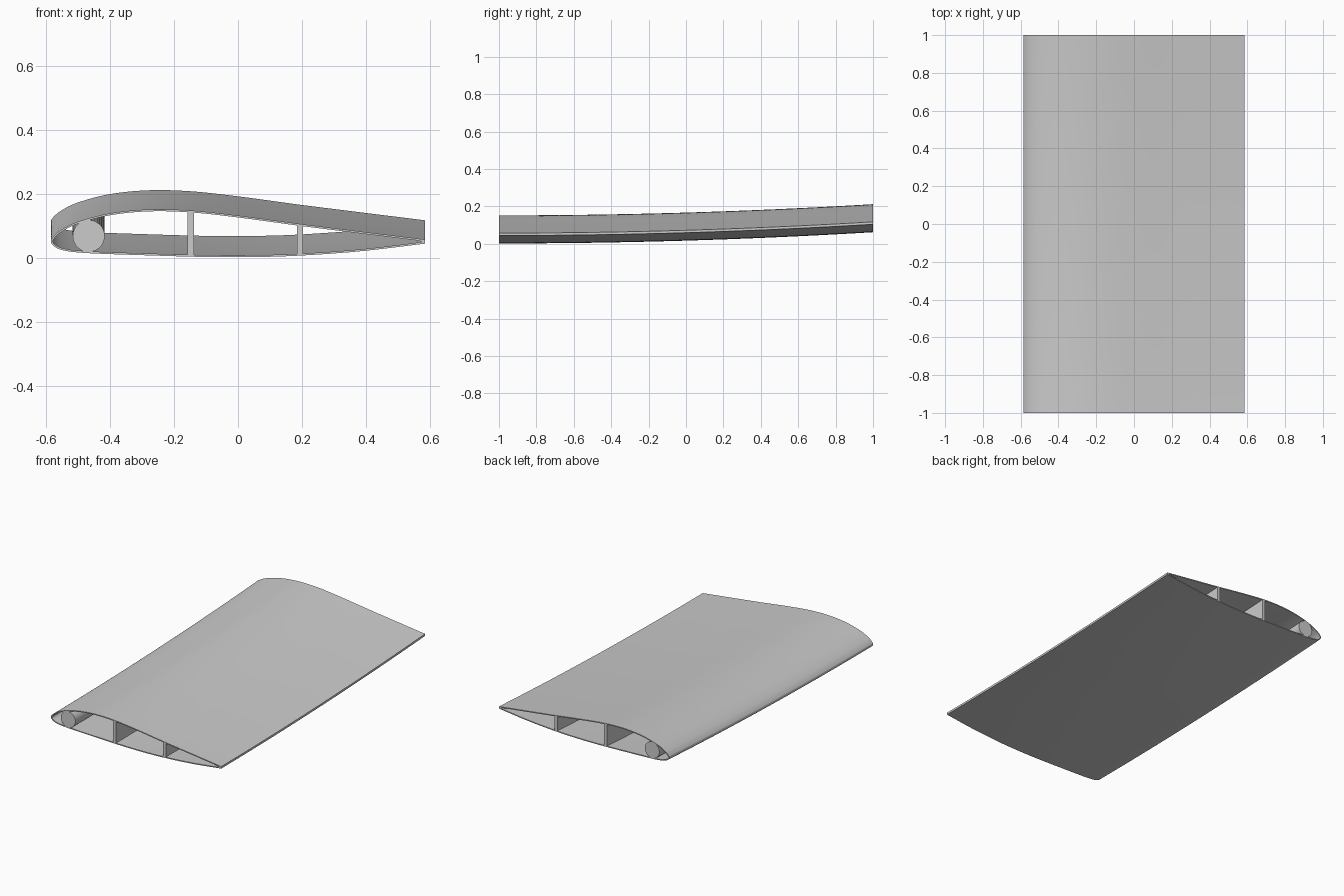
import bpy, bmesh, math
from mathutils import Vector

cube = bpy.data.objects.get("Cube")
if cube:
    bpy.data.objects.remove(cube)

SKIN = 0.006      # wall thickness
STATIONS = 32     # steps along the span

grey = bpy.data.materials.new("plain grey")
grey.use_nodes = True
colour = (0.6, 0.6, 0.6, 1)
grey.diffuse_color = colour
grey.node_tree.nodes["Principled BSDF"].inputs["Base Color"].default_value = colour


def lift(y):
    """Upward bend of the wing along its span."""
    return 0.06 * ((y + 1) / 2) ** 2


def smooth_path(points, steps=6):
    """Catmull-Rom curve through the control points."""
    p = [Vector(q) for q in points]
    p = [2 * p[0] - p[1]] + p + [2 * p[-1] - p[-2]]
    path = []
    for a, b, c, d in zip(p, p[1:], p[2:], p[3:]):
        for k in range(steps):
            t = k / steps
            path.append(0.5 * (2 * b + (c - a) * t + (2 * a - 5 * b + 4 * c - d) * t * t
                               + (3 * b - a - 3 * c + d) * t ** 3))
    return path + [p[-2]]


def sweep(name, outline, hole=None):
    """Carry an x-z section along the bent span and close both ends."""
    bm = bmesh.new()
    ends = ([], [])
    n = len(outline)
    for loop in filter(None, (outline, hole)):
        rings = []
        for s in range(STATIONS + 1):
            y = -1 + 2 * s / STATIONS
            rings.append([bm.verts.new((q[0], y, q[1] + lift(y))) for q in loop])
        for a, b in zip(rings, rings[1:]):
            for i in range(n):
                j = (i + 1) % n
                bm.faces.new((a[i], a[j], b[j], b[i]))
        ends[0].append(rings[0])
        ends[1].append(rings[-1])
    for end in ends:
        if hole:
            for i in range(n):
                j = (i + 1) % n
                bm.faces.new((end[0][i], end[0][j], end[1][j], end[1][i]))
        else:
            bm.faces.new(end[0])
    bmesh.ops.recalc_face_normals(bm, faces=bm.faces)
    mesh = bpy.data.meshes.new(name)
    bm.to_mesh(mesh)
    bm.free()
    mesh.materials.append(grey)
    obj = bpy.data.objects.new(name, mesh)
    bpy.context.collection.objects.link(obj)
    bpy.ops.object.select_all(action='DESELECT')
    obj.select_set(True)
    bpy.context.view_layer.objects.active = obj
    bpy.ops.object.shade_smooth_by_angle(angle=math.radians(35))
    return obj


# Aerofoil section: trailing edge, over the top, round the nose, back underneath
outer = smooth_path([
    (0.585, 0.057), (0.4, 0.08), (0.2, 0.105), (0, 0.132), (-0.15, 0.148),
    (-0.28, 0.151), (-0.4, 0.139), (-0.5, 0.113), (-0.555, 0.086), (-0.58, 0.064),
    (-0.585, 0.052), (-0.578, 0.038), (-0.55, 0.024), (-0.48, 0.015), (-0.3, 0.008),
    (-0.08, 0.002), (0.1, 0.003), (0.25, 0.01), (0.4, 0.022), (0.585, 0.044)])

# Inner wall, set in by the skin thickness
inner = []
for i, q in enumerate(outer):
    along = (outer[min(i + 1, len(outer) - 1)] - outer[max(i - 1, 0)]).normalized()
    inner.append(q + SKIN * Vector((-along.y, along.x)))
for i in (0, -1):
    inner[i].x -= 0.01
sweep("wing_skin", outer, inner)


def height(x, upper):
    """Height of the middle of the skin at x, on the upper or lower side."""
    nose = min(range(len(outer)), key=lambda i: outer[i].x)
    side = outer[:nose + 1][::-1] if upper else outer[nose:]
    for a, b in zip(side, side[1:]):
        if a.x <= x <= b.x:
            z = a.y + (b.y - a.y) * (x - a.x) / (b.x - a.x)
            return z + SKIN / 2 * (-1 if upper else 1)


# Two upright spars
for name, x in (("main_spar", -0.148), ("rear_spar", 0.194)):
    a, b = x - 0.01, x + 0.01
    sweep(name, [(a, height(a, False)), (b, height(b, False)),
                 (b, height(b, True)), (a, height(a, True))])

# Solid round rod in the nose
turns = [2 * math.pi * k / 32 for k in range(32)]
sweep("nose_rod", [(-0.467 + 0.05 * math.cos(t), 0.068 + 0.05 * math.sin(t)) for t in turns])
